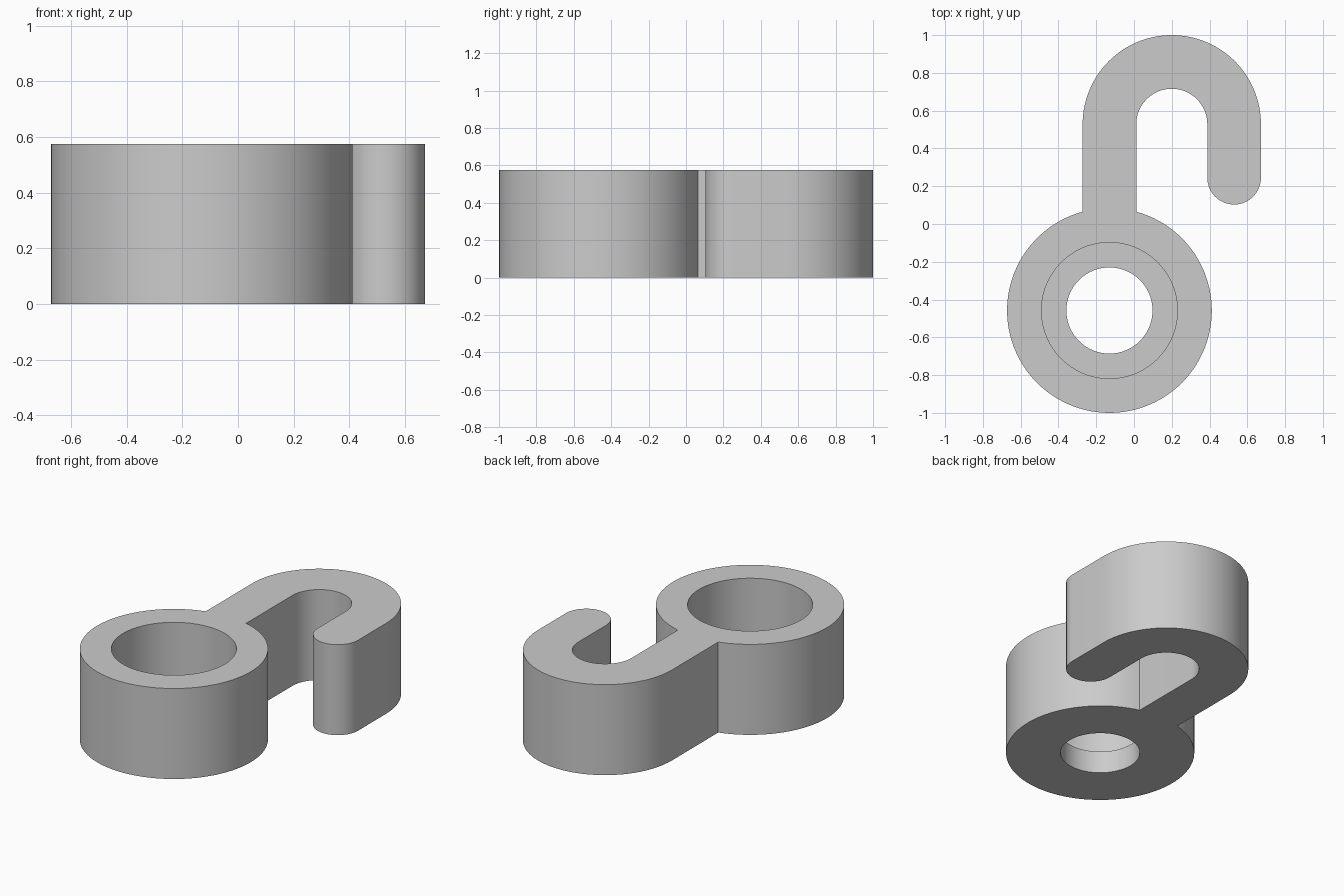
import bpy
import bmesh
from math import pi, cos, sin, asin
from mathutils import Vector

if "Cube" in bpy.data.objects:
    bpy.data.objects.remove(bpy.data.objects["Cube"])

HEIGHT, FLOOR = 0.575, 0.14           # overall height, ledge height in the bore
RING, RING_R = (-0.13, -0.458), 0.542
BORE_R, HOLE_R = 0.36, 0.228
BEND, BEND_OUT, BEND_IN = (0.2, 0.528), 0.472, 0.188
HALF = (BEND_OUT - BEND_IN) / 2       # half width of the hook bar
TIP = (BEND[0] + BEND_IN + HALF, 0.245)


def arc(centre, radius, start, end, steps):
    """Points along an arc, both ends included."""
    angles = [start + (end - start) * i / steps for i in range(steps + 1)]
    return [(centre[0] + radius * cos(a), centre[1] + radius * sin(a)) for a in angles]


def circle(radius):
    return arc(RING, radius, 0, 2 * pi, 96)[:-1]


def loop(bm, points, z):
    """Closed loop of edges at one height."""
    verts = [bm.verts.new((x, y, z)) for x, y in points]
    edges = [bm.edges.new((a, b)) for a, b in zip(verts, verts[1:] + verts[:1])]
    return verts, edges


def wall(bm, low, high):
    """Strip of quads between two matching loops."""
    n = len(low)
    for i in range(n):
        j = (i + 1) % n
        bm.faces.new((low[i], low[j], high[j], high[i]))


def cap(bm, edges, normal):
    bmesh.ops.triangle_fill(bm, edges=edges, use_beauty=True, normal=Vector(normal))


# Outline: round eye, stem, bend and rounded tip
gap = asin(HALF / RING_R)
outline = arc(RING, RING_R, pi / 2 + gap, 2.5 * pi - gap, 96)
outline += arc(BEND, BEND_IN, pi, 0, 48)
outline += arc(TIP, HALF, pi, 2 * pi, 32)
outline += arc(BEND, BEND_OUT, 0, pi, 64)

bm = bmesh.new()
outer_low, outer_low_edges = loop(bm, outline, 0)
outer_high, outer_high_edges = loop(bm, outline, HEIGHT)
hole_low, hole_low_edges = loop(bm, circle(HOLE_R), 0)
hole_high, _ = loop(bm, circle(HOLE_R), FLOOR)
bore_low, _ = loop(bm, circle(BORE_R), FLOOR)
bore_high, bore_high_edges = loop(bm, circle(BORE_R), HEIGHT)

# Flat ends, then outer side, through hole, ledge and wide bore
cap(bm, outer_low_edges + hole_low_edges, (0, 0, -1))
cap(bm, outer_high_edges + bore_high_edges, (0, 0, 1))
wall(bm, outer_low, outer_high)
wall(bm, hole_low, hole_high)
wall(bm, hole_high, bore_low)
wall(bm, bore_low, bore_high)
bmesh.ops.recalc_face_normals(bm, faces=bm.faces)

mesh = bpy.data.meshes.new("hook_with_eye")
bm.to_mesh(mesh)
bm.free()
hook = bpy.data.objects.new("hook_with_eye", mesh)
bpy.context.collection.objects.link(hook)

# Plain grey
grey = bpy.data.materials.new("plain_grey")
grey.use_nodes = True
grey.diffuse_color = (0.6, 0.6, 0.6, 1)
grey.node_tree.nodes["Principled BSDF"].inputs["Base Color"].default_value = (0.6, 0.6, 0.6, 1)
mesh.materials.append(grey)

# Smooth curves with crisp rims
bpy.ops.object.select_all(action="DESELECT")
hook.select_set(True)
bpy.context.view_layer.objects.active = hook
bpy.ops.object.shade_smooth_by_angle(angle=pi / 6)
